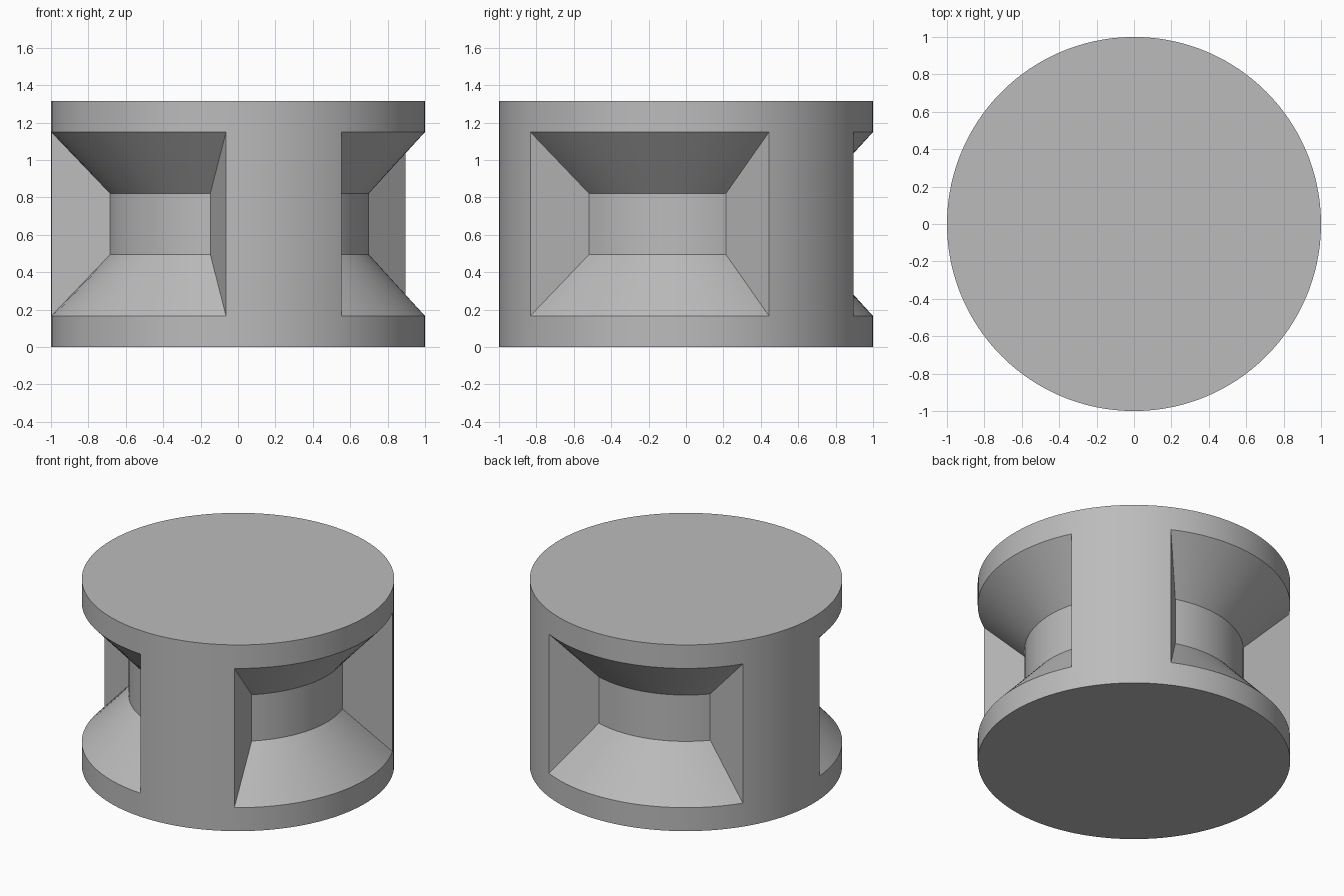
import bpy, bmesh, math
from math import radians, asin, cos, sin

cube = bpy.data.objects.get("Cube")
if cube:
    bpy.data.objects.remove(cube, do_unlink=True)

HEIGHT = 1.315          # overall height
RIM = 0.166             # thickness of each end rim
CORE_LOW = 0.494        # bottom of the straight core
OUTER, CORE = 1.0, 0.70
HALF_RIB = 0.32         # half width of the parallel-sided ribs
POCKETS = [radians(a) for a in (-15, 105, 225)]
POCKET_STEPS, RIB_STEPS = 30, 14

bm = bmesh.new()


def half_angle(radius):
    """Half the angle a pocket spans between the ribs at this radius."""
    return radians(60) - asin(HALF_RIB / radius)


def arc(centre, half, steps, radius, z):
    """Row of vertices along an arc."""
    angles = [centre + half * (2 * i / steps - 1) for i in range(steps + 1)]
    return [bm.verts.new((radius * cos(a), radius * sin(a), z)) for a in angles]


def bridge(low, high):
    """Outward-facing quads between two rows."""
    for i in range(len(low) - 1):
        bm.faces.new((low[i], low[i + 1], high[i + 1], high[i]))


caps = {0: [], HEIGHT: []}
outer_half, core_half = half_angle(OUTER), half_angle(CORE)
rib_half = radians(60) - outer_half

for centre in POCKETS:
    # Pocket: rim, sloped floor, core, sloped ceiling, rim
    profile = [(OUTER, 0), (OUTER, RIM), (CORE, CORE_LOW),
               (CORE, HEIGHT - CORE_LOW), (OUTER, HEIGHT - RIM), (OUTER, HEIGHT)]
    rows = [arc(centre, outer_half if r == OUTER else core_half, POCKET_STEPS, r, z)
            for r, z in profile]
    for low, high in zip(rows, rows[1:]):
        bridge(low, high)
    # Flat pocket sides
    for end in (0, -1):
        bm.faces.new([row[end] for row in rows[1:5]])

    # Rib following the pocket
    rib_rows = [arc(centre + radians(60), rib_half, RIB_STEPS, OUTER, z)
                for z in (0, RIM, HEIGHT - RIM, HEIGHT)]
    for low, high in zip(rib_rows, rib_rows[1:]):
        bridge(low, high)
    caps[0] += rows[0][:-1] + rib_rows[0][:-1]
    caps[HEIGHT] += rows[-1][:-1] + rib_rows[-1][:-1]

# Flat end discs
for ring in caps.values():
    bm.faces.new(ring)

bmesh.ops.remove_doubles(bm, verts=bm.verts[:], dist=0.0005)
bmesh.ops.recalc_face_normals(bm, faces=bm.faces[:])

mesh = bpy.data.meshes.new("ribbed_drum")
bm.to_mesh(mesh)
bm.free()
drum = bpy.data.objects.new("ribbed_drum", mesh)
bpy.context.collection.objects.link(drum)

# Plain grey
grey = bpy.data.materials.new("plain_grey")
grey.use_nodes = True
colour = (0.5, 0.5, 0.5, 1)
grey.diffuse_color = colour
grey.node_tree.nodes["Principled BSDF"].inputs["Base Color"].default_value = colour
mesh.materials.append(grey)

bpy.ops.object.select_all(action='DESELECT')
drum.select_set(True)
bpy.context.view_layer.objects.active = drum
bpy.ops.object.shade_smooth_by_angle(angle=radians(25))
